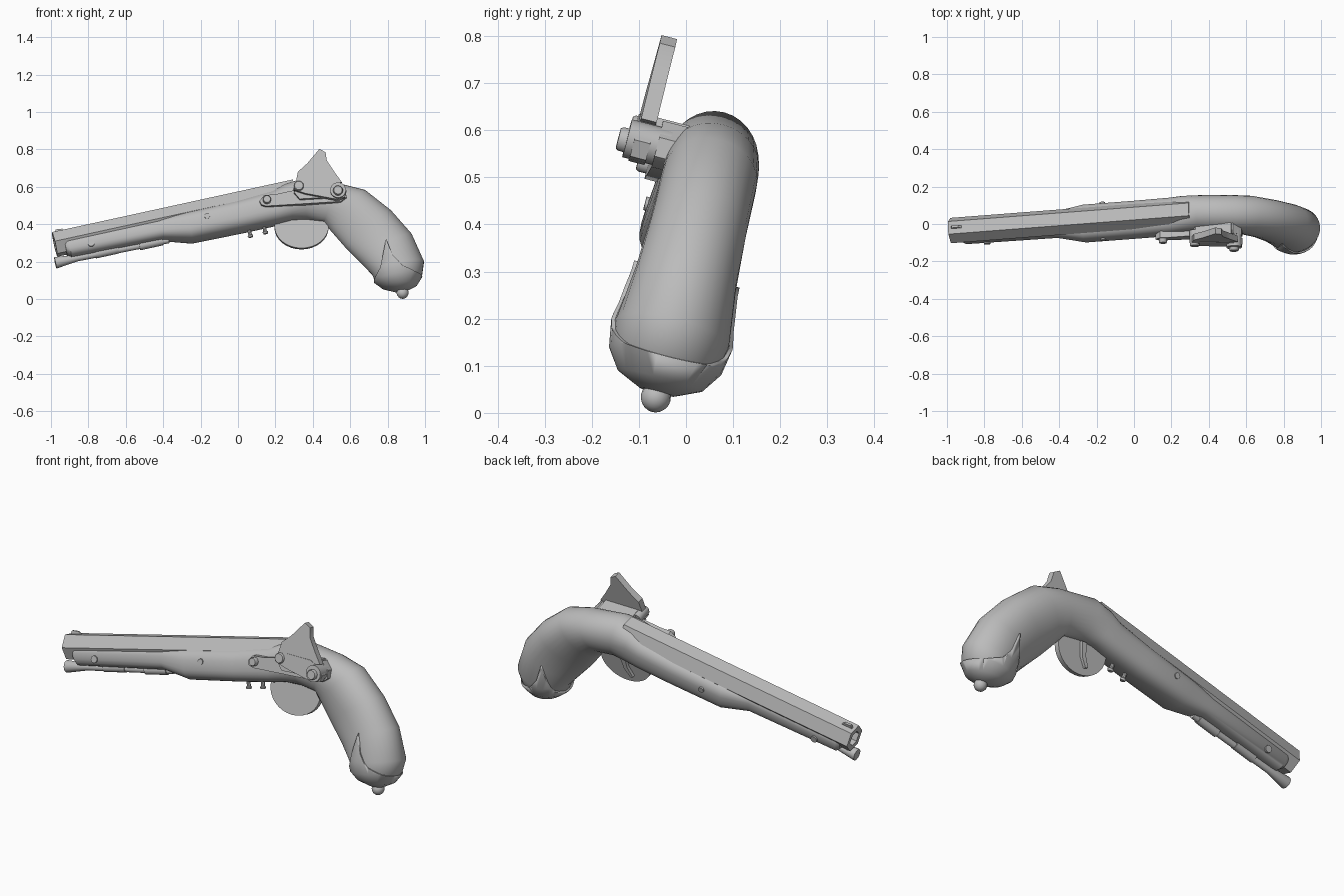
import bpy, bmesh, math
from mathutils import Vector, Matrix

cube = bpy.data.objects.get("Cube")
if cube:
    bpy.data.objects.remove(cube, do_unlink=True)

steel = bpy.data.materials.new("plain grey")
steel.use_nodes = True
GREY = (0.5, 0.5, 0.5, 1)
steel.diffuse_color = GREY
steel.node_tree.nodes["Principled BSDF"].inputs["Base Color"].default_value = GREY

# Pistol frame: s runs back along the barrel, w sideways, t up; the muzzle is the origin
ORIGIN = Vector((-0.98, -0.035, 0.292))
S = Vector((0.975, 0.075, 0.213)).normalized()
T = Vector((0, 0.245, 0.947))
T = (T - S * T.dot(S)).normalized()
W = T.cross(S)
FRAME = Matrix((S, W, T)).transposed()


def at(x, z, w=0.0):
    """Pistol coordinates of the point at world x, z on the plane with side offset w."""
    dx, dz = x - ORIGIN.x - W.x * w, z - ORIGIN.z - W.z * w
    det = S.x * T.z - T.x * S.z
    return Vector(((dx * T.z - T.x * dz) / det, w, (S.x * dz - S.z * dx) / det))


def finish(name, bm, angle=35):
    bmesh.ops.recalc_face_normals(bm, faces=bm.faces)
    for v in bm.verts:
        v.co = ORIGIN + FRAME @ v.co
    mesh = bpy.data.meshes.new(name)
    bm.to_mesh(mesh)
    bm.free()
    mesh.materials.append(steel)
    ob = bpy.data.objects.new(name, mesh)
    bpy.context.collection.objects.link(ob)
    smooth(ob, angle)
    return ob


def smooth(ob, angle):
    bpy.ops.object.select_all(action='DESELECT')
    ob.select_set(True)
    bpy.context.view_layer.objects.active = ob
    bpy.ops.object.shade_smooth_by_angle(angle=math.radians(angle))


def loft(name, rings, angle=35):
    bm = bmesh.new()
    rows = [[bm.verts.new(p) for p in ring] for ring in rings]
    n = len(rows[0])
    for a, b in zip(rows, rows[1:]):
        for i in range(n):
            j = (i + 1) % n
            bm.faces.new((a[i], a[j], b[j], b[i]))
    bm.faces.new(rows[0])
    bm.faces.new(rows[-1])
    return finish(name, bm, angle)


def section(top, bottom, half, egg=0.0, square=1.0, grow=0.0, n=32):
    mid, arm = (top + bottom) / 2, (top - bottom) / 2
    arm = arm * (1 + grow / arm.length)
    power = lambda v: math.copysign(abs(v) ** square, v)
    ring = []
    for i in range(n):
        c, s = math.cos(math.tau * i / n), math.sin(math.tau * i / n)
        p = mid + arm * power(c)
        p.y = (half + grow) * power(s) * (1 + egg * c)
        ring.append(p)
    return ring


def rod(name, path, n=16):
    """Round part through (point, radius) pairs."""
    axis = (path[-1][0] - path[0][0]).normalized()
    side = axis.orthogonal().normalized()
    up = axis.cross(side)
    turn = [(side * math.cos(math.tau * i / n) + up * math.sin(math.tau * i / n)) for i in range(n)]
    return loft(name, [[p + d * r for d in turn] for p, r in path])


def plate(name, outline, w0, w1):
    """Flat part with an outline seen on its face at w0, running in to w1."""
    face = [at(x, z, w0) for x, z in outline]
    return loft(name, [face, [Vector((p.x, w1, p.z)) for p in face]])


def L(s, t, w=0.0):
    return Vector((s, w, t))


# Hexagonal barrel with bore
hexagon = [(math.cos(math.tau * i / 6), math.sin(math.tau * i / 6)) for i in range(6)]
loft("barrel", [[L(s, r * b, r * a) for a, b in hexagon]
                for s, r in ((0.3, .04), (0, .04), (0, .07), (1.32, .07))])
plate("front_sight", [(-.98, .35), (-.975, .372), (-.94, .376), (-.92, .365)], -.006, .006)

# Stock under the barrel
fore = [(.05, .012, -.07, .055), (.07, .012, -.092, .068), (.57, .012, -.105, .07),
        (.72, .012, -.15, .1), (1.0, .015, -.155, .1), (1.2, .025, -.155, .1), (1.27, .045, -.152, .1)]
rings = [section(L(s, a), L(s, b), h, 0, .75) for s, a, b, h in fore]
# Wrist, curved grip and rounded butt: back point, front point, half width, taper
grip = [(.33, .638, .37, .42, .1, 0), (.55, .612, .46, .41, .1, .1), (.68, .58, .5, .36, .1, .2),
        (.82, .47, .57, .28, .1, .25), (.93, .345, .65, .2, .108, .15), (.995, .2, .715, .135, .125, 0),
        (.985, .13, .735, .092, .115, 0), (.95, .075, .775, .062, .085, 0), (.9, .046, .84, .042, .03, 0)]


def grip_rings(rows, grow):
    return [section(at(a, b), at(c, d), h, e, 1, grow) for a, b, c, d, h, e in rows]


loft("stock_and_grip", rings + grip_rings(grip, 0), 40)

# Butt cap with a pointed tongue on each side
cap = loft("butt_cap", grip_rings(grip[3:], .008), 40)
cutter = plate("cap_cutter", [(.6, .11), (.72, .15), (.765, .22), (.795, .37), (.83, .28), (.88, .225),
                              (.95, .2), (1.1, .18), (1.1, -.1), (.6, -.1)], -.3, .3)
cut = cutter.data
cutter.hide_render = True
cutter.hide_set(True)
trim = cap.modifiers.new("trim", 'BOOLEAN')
trim.operation = 'INTERSECT'
trim.solver = 'EXACT'
trim.object = cutter

bm = bmesh.new()
bmesh.ops.create_uvsphere(bm, u_segments=16, v_segments=10, radius=.032,
                          matrix=Matrix.Translation(at(.88, .033)))
finish("butt_button", bm)

# Ramrod and its pipes
rod("ramrod", [(L(-.02, -.1), .03), (L(-.015, -.1), .031), (L(.1, -.1), .018), (L(.6, -.112), .016)])
for name, s, t in (("front_pipe", .2, -.1), ("rear_pipe", .44, -.108)):
    rod(name, [(L(s, t), .024), (L(s + .125, t), .024)])

# Cross pins through the stock
for name, x, z, h, r in (("front_pin", -.785, .3, .075, .018), ("middle_pin", -.165, .445, .105, .015)):
    p = at(x, z, -h)
    rod(name, [(p, r), (L(p.x, p.z, h), r)])

# Trigger, guard and studs in front of it
bow = [(.34 + .145 * math.cos(a), .39 + .118 * math.sin(a))
       for a in (math.pi * (1 + i / 16) for i in range(17))]
plate("trigger_guard", bow + [(.46, .45), (.2, .42)], -.014, .014)
plate("trigger", [(.33, .42), (.325, .36), (.3, .31), (.315, .305), (.345, .35), (.36, .42)], -.006, .03)
for name, x, z in (("front_stud", .065, .343), ("rear_stud", .145, .362)):
    p = at(x, z)
    rod(name, [(p + L(0, .05), .01), (p, .01), (p - L(0, .004), .016), (p - L(0, .014), .012)], 10)

# Lock plate with its screws
plate("lock_plate", [(.115, .525), (.125, .505), (.15, .497), (.55, .522), (.58, .545), (.575, .585),
                     (.53, .62), (.34, .59), (.2, .56), (.14, .555)], -.125, -.07)
plate("priming_pan", [(.3, .57), (.33, .535), (.5, .545), (.56, .575), (.52, .63), (.33, .625)], -.15, -.05)
for name, x, z, w, r in (("front_screw", .155, .535, -.148, .022), ("middle_screw", .325, .607, -.185, .027),
                         ("hammer_screw", .535, .583, -.208, .026)):
    p = at(x, z, w)
    rod(name, [(p, r * .85), (p + L(0, 0, .006), r), (L(p.x, p.z, -.1), r)])

# Hammer: rear arm, hub and upright blade
plate("hammer_arm", [(.3, .585), (.36, .565), (.52, .535), (.57, .545), (.58, .58), (.555, .61),
                     (.5, .635), (.36, .635), (.31, .625)], -.175, -.14)
p = at(.535, .583, -.19)
rod("hammer_hub", [(p, .042), (L(p.x, p.z, -.1), .042)])
plate("hammer_blade", [(.305, .6), (.32, .68), (.37, .725), (.435, .802), (.468, .785), (.475, .74),
                       (.515, .68), (.555, .625), (.45, .6)], -.172, -.138)
